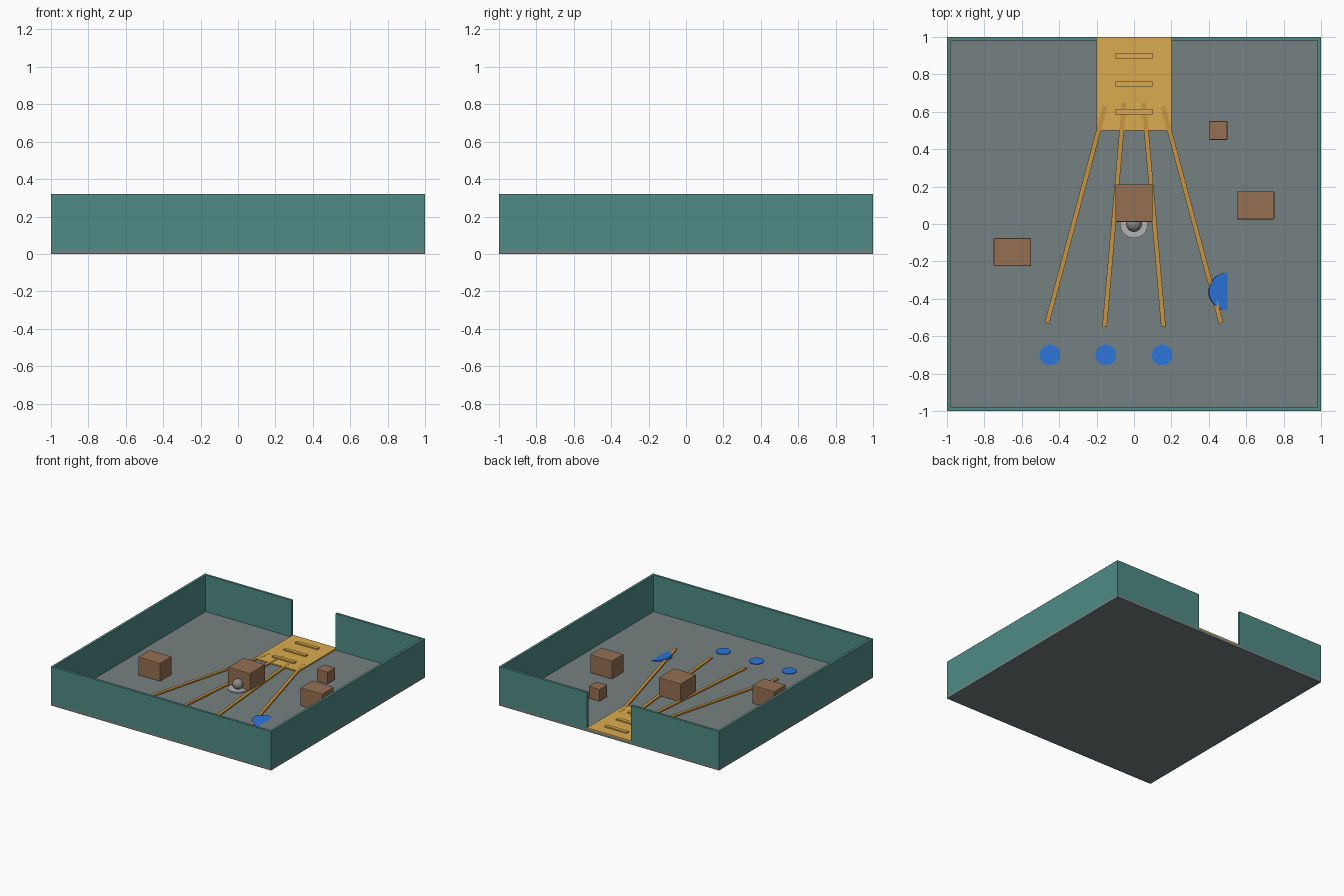
import bpy, bmesh
from math import radians
from mathutils import Matrix, Vector

if "Cube" in bpy.data.objects:
    bpy.data.objects.remove(bpy.data.objects["Cube"])

FLOOR = 0.02


def mat(name, rgb):
    m = bpy.data.materials.new(name)
    m.diffuse_color = (*rgb, 1)
    m.use_nodes = True
    m.node_tree.nodes["Principled BSDF"].inputs["Base Color"].default_value = m.diffuse_color
    return m


TEAL = mat("teal", (0.08, 0.26, 0.24))
SLATE = mat("slate", (0.18, 0.22, 0.22))
YELLOW = mat("yellow", (0.70, 0.41, 0.08))
ORANGE = mat("orange", (0.58, 0.30, 0.06))
BROWN = mat("brown", (0.30, 0.16, 0.085))
BLUE = mat("blue", (0.026, 0.18, 0.72))
STEEL = mat("steel", (0.25, 0.25, 0.25))
LIGHT = mat("light_grey", (0.45, 0.45, 0.45))


def finish(name, bm, material):
    me = bpy.data.meshes.new(name)
    bm.to_mesh(me)
    bm.free()
    me.materials.append(material)
    ob = bpy.data.objects.new(name, me)
    bpy.context.collection.objects.link(ob)
    return ob


def box(name, x, y, z0, sx, sy, sz, material, turn=0, bevel=0):
    bm = bmesh.new()
    bmesh.ops.create_cube(bm, size=1, matrix=Matrix.Diagonal((sx, sy, sz, 1)))
    ob = finish(name, bm, material)
    ob.location = (x, y, z0 + sz / 2)
    ob.rotation_euler.z = radians(turn)
    if bevel:
        b = ob.modifiers.new("bevel", "BEVEL")
        b.width, b.segments = bevel, 2
    return ob


def disc(name, x, y, z0, r, h, material):
    bm = bmesh.new()
    bmesh.ops.create_cone(bm, cap_ends=True, segments=48, radius1=r, radius2=r,
                          depth=h, matrix=Matrix.Translation((x, y, z0 + h / 2)))
    return finish(name, bm, material)


# Floor and walls, with a doorway in the back wall
box("floor", 0, 0, 0, 2, 2, FLOOR, SLATE)
box("front_wall", 0, -0.99, FLOOR, 2, 0.02, 0.3, TEAL)
for s, side in ((-1, "left"), (1, "right")):
    box(side + "_wall", s * 0.99, 0, FLOOR, 0.02, 1.96, 0.3, TEAL)
    box("back_wall_" + side, s * 0.6, 0.99, FLOOR, 0.8, 0.02, 0.3, TEAL)

# Entry pad with raised cross bars
box("entry_pad", 0, 0.75, FLOOR, 0.4, 0.5, 0.01, YELLOW)
for i, y in enumerate((0.6, 0.75, 0.9)):
    box(f"cross_bar_{i}", 0, y, 0.03, 0.2, 0.03, 0.01, YELLOW)

# Fan of guide strips
for s in (-1, 1):
    for x, angle in ((0.31, 15), (0.105, 5)):
        box("guide_strip", s * x, 0.05, FLOOR, 0.025, 1.2, 0.011, ORANGE, turn=s * angle)

# Crates
for name, x, y, sx, sy, sz in (("left_crate", -0.65, -0.15, 0.2, 0.15, 0.15),
                               ("right_crate", 0.65, 0.1, 0.2, 0.15, 0.15),
                               ("centre_crate", 0, 0.112, 0.2, 0.2, 0.15),
                               ("small_crate", 0.45, 0.5, 0.1, 0.1, 0.1)):
    box(name, x, y, FLOOR, sx, sy, sz, BROWN, bevel=0.005)

# Flat floor discs
for i, x in enumerate((-0.45, -0.15, 0.15)):
    disc(f"floor_disc_{i}", x, -0.7, FLOOR, 0.055, 0.005, BLUE)

# Tilted disc, half sunk into the floor
bm = bmesh.new()
bmesh.ops.create_cone(bm, cap_ends=True, segments=48, radius1=0.1, radius2=0.1, depth=0.02,
                      matrix=Matrix.Translation((0.5, -0.36, FLOOR))
                      @ Matrix.Rotation(radians(11), 4, "Y")
                      @ Matrix.Translation((0, 0, -0.01)))
bmesh.ops.bisect_plane(bm, geom=bm.verts[:] + bm.edges[:] + bm.faces[:],
                       plane_co=Vector((0, 0, FLOOR)), plane_no=Vector((0, 0, 1)),
                       clear_inner=True)
finish("tilted_disc", bm, BLUE)

# Ball on its round base
disc("ball_base", 0, 0, FLOOR, 0.075, 0.01, LIGHT)
bm = bmesh.new()
bmesh.ops.create_uvsphere(bm, u_segments=32, v_segments=16, radius=0.042,
                          matrix=Matrix.Translation((0, 0, 0.062)))
for f in bm.faces:
    f.smooth = True
finish("ball", bm, STEEL)
